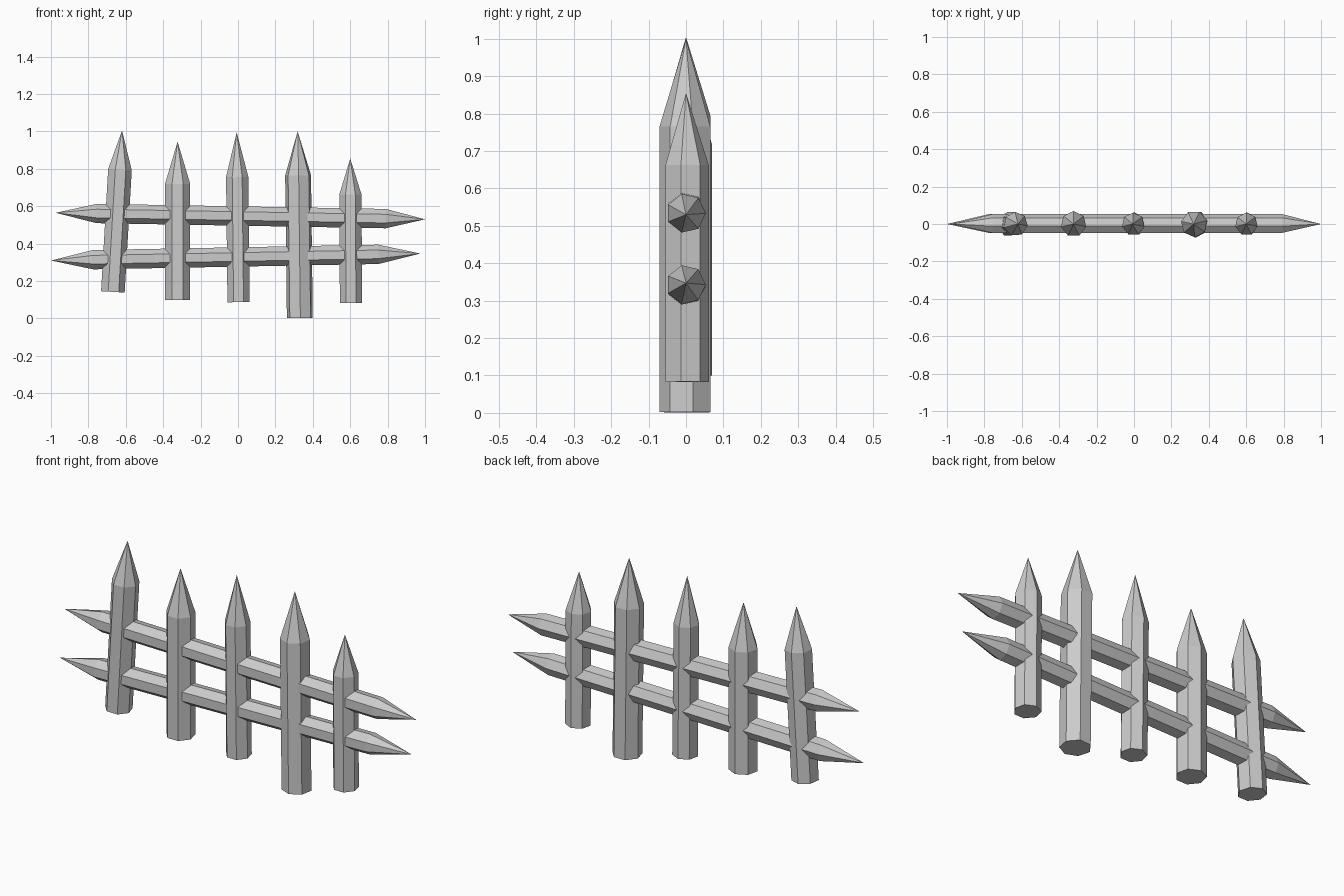
import bpy, bmesh, math
from mathutils import Vector, Matrix

if "Cube" in bpy.data.objects:
    bpy.data.objects.remove(bpy.data.objects["Cube"])

SIDES = 7


def stake(name, start, end, radius, tip_end, tip_start=0.0, spin=0.0):
    """Seven-sided pole from start to end, leaning in the XZ plane, with pointed tips."""
    a, b = Vector((start[0], 0, start[1])), Vector((end[0], 0, end[1]))
    length = (b - a).length
    lean = math.atan2(b.x - a.x, b.z - a.z)
    place = Matrix.Translation(a) @ Matrix.Rotation(lean, 4, 'Y')
    bm = bmesh.new()

    def ring(h):
        angles = [math.radians(90 + spin) + math.tau * i / SIDES for i in range(SIDES)]
        return [bm.verts.new(place @ Vector((radius * math.cos(t), radius * math.sin(t), h)))
                for t in angles]

    def point(h, loop):
        apex = bm.verts.new(place @ Vector((0, 0, h)))
        for i in range(SIDES):
            bm.faces.new((loop[i], loop[(i + 1) % SIDES], apex))

    low, high = ring(tip_start), ring(length - tip_end)
    for i in range(SIDES):
        j = (i + 1) % SIDES
        bm.faces.new((low[i], low[j], high[j], high[i]))
    point(length, high)
    if tip_start:
        point(0, low)
    else:
        bm.faces.new(low)
    bmesh.ops.recalc_face_normals(bm, faces=bm.faces)
    mesh = bpy.data.meshes.new(name)
    bm.to_mesh(mesh)
    bm.free()
    obj = bpy.data.objects.new(name, mesh)
    bpy.context.collection.objects.link(obj)


# Upright posts: bottom (x, z), top (x, z), radius, tip length, spin
posts = [
    ((-0.67, 0.142), (-0.62, 1.005), 0.065, 0.21, 4),
    ((-0.323, 0.10), (-0.323, 0.945), 0.069, 0.225, 0),
    ((0.003, 0.087), (-0.007, 0.995), 0.061, 0.238, 0),
    ((0.331, 0.002), (0.319, 1.0), 0.071, 0.235, 182),
    ((0.604, 0.083), (0.60, 0.855), 0.061, 0.193, 0),
]
for n, (bottom, top, r, tip, spin) in enumerate(posts, 1):
    stake(f"post_{n}", bottom, top, r, tip, spin=spin)

# Cross rails, pointed at both ends
stake("upper_rail", (-0.975, 0.565), (1.0, 0.53), 0.053, 0.21, 0.22)
stake("lower_rail", (-1.0, 0.31), (0.975, 0.347), 0.053, 0.225, 0.225)
